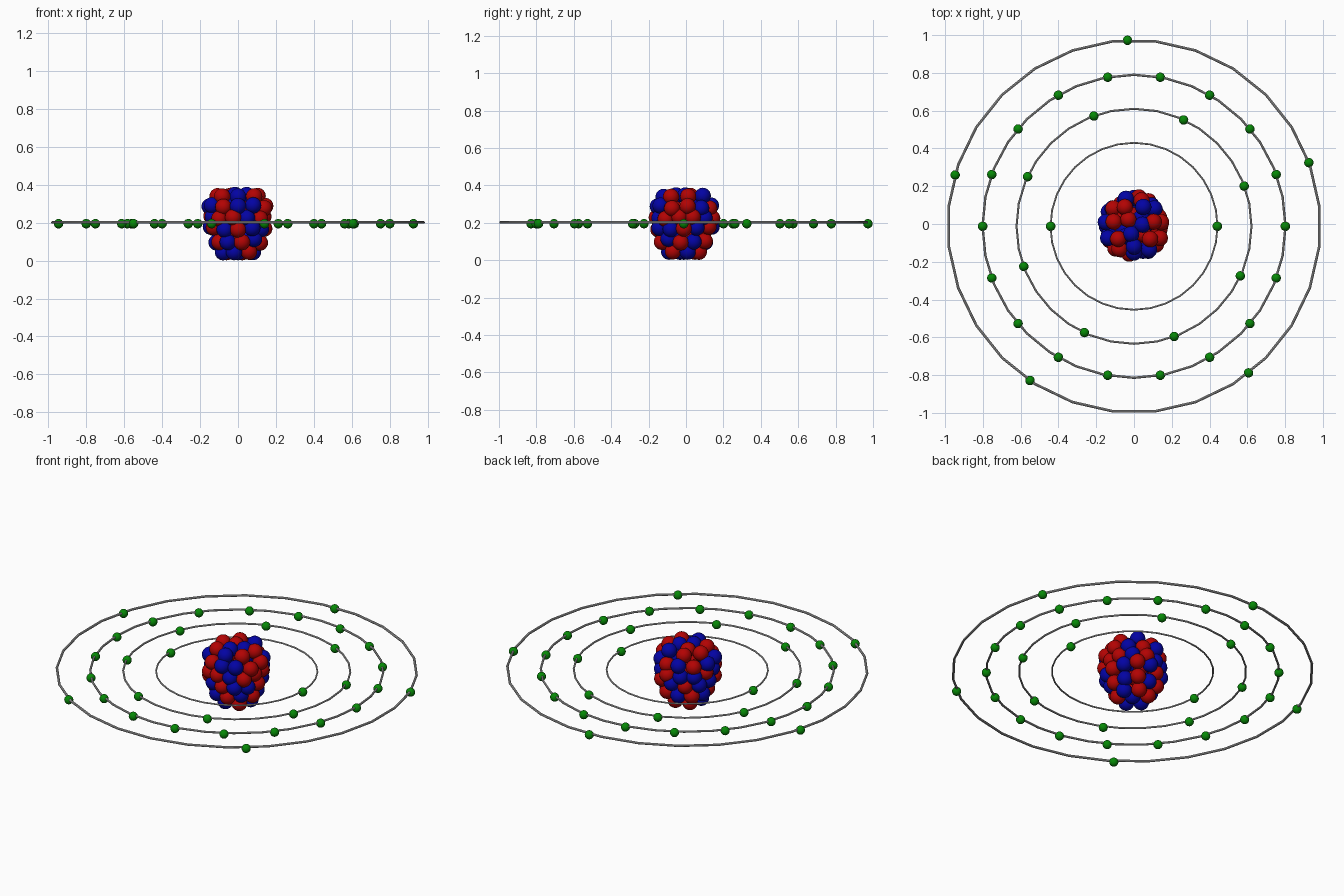
import bpy, bmesh, math, random
from mathutils import Vector

cube = bpy.data.objects.get("Cube")
if cube:
    bpy.data.objects.remove(cube, do_unlink=True)

rng = random.Random(4)
CENTRE = Vector((0, -0.012, 0))
BALL = 0.043


def material(name, colour):
    mat = bpy.data.materials.new(name)
    mat.use_nodes = True
    mat.diffuse_color = (*colour, 1)
    mat.node_tree.nodes["Principled BSDF"].inputs["Base Color"].default_value = (*colour, 1)
    return mat


red = material("red", (0.45, 0.001, 0.001))
blue = material("blue", (0.001, 0.001, 0.37))
green = material("green", (0.002, 0.25, 0.002))
grey = material("grey", (0.5, 0.5, 0.5))


def sphere_mesh(name, radius, mat):
    mesh = bpy.data.meshes.new(name)
    bm = bmesh.new()
    bmesh.ops.create_uvsphere(bm, u_segments=20, v_segments=12, radius=radius)
    for face in bm.faces:
        face.smooth = True
    bm.to_mesh(mesh)
    bm.free()
    mesh.materials.append(mat)
    return mesh


def place(name, mesh, radius, angle, z):
    obj = bpy.data.objects.new(name, mesh)
    obj.location = CENTRE + Vector((radius * math.cos(angle), radius * math.sin(angle), z))
    bpy.context.collection.objects.link(obj)


# Nucleus: stacked circles of balls, each colour string runs from the front towards +x
balls = {"R": ("proton", sphere_mesh("proton", BALL, red)),
         "B": ("neutron", sphere_mesh("neutron", BALL, blue))}


def ball_layer(z, radius, colours, start=-90, jitter=0.01):
    for i, key in enumerate(colours):
        name, mesh = balls[key]
        angle = math.radians(start) + math.tau * i / len(colours)
        r = radius + rng.uniform(-jitter, jitter)
        height = max(BALL, z + rng.uniform(-jitter, jitter))
        place(name, mesh, r, angle, height)


ball_layer(0.342, 0.11, "BRRBRRR", jitter=0.004)
ball_layer(0.345, 0.045, "BBR", start=-110, jitter=0.002)
ball_layer(0.285, 0.143, "BBRRBRBRBBR")
ball_layer(0.23, 0.145, "RBRRRBRBBRBR", start=-100)
ball_layer(0.17, 0.145, "RBBRBRBRBBRB")
ball_layer(0.105, 0.12, "RBRBRBRBRB", start=-80)
ball_layer(0.045, 0.083, "BRBRRB", start=-105, jitter=0.002)
ball_layer(0.045, 0, "B", jitter=0)

# Hidden core
for z in (0.12, 0.2, 0.28):
    ball_layer(z, 0.065, "RBRB", start=z * 500)

# Orbits: radius, ring sides, electron count, first electron angle
electron = sphere_mesh("electron", 0.025, green)
orbits = [(0.442, 32, 2, 0), (0.622, 32, 8, 20), (0.802, 32, 18, 0), (0.986, 28, 5, 20)]
for radius, sides, count, start in orbits:
    turn = math.pi / sides if sides == 28 else 0
    bpy.ops.mesh.primitive_torus_add(
        major_radius=radius, minor_radius=0.003 + 0.004 * radius,
        major_segments=sides, minor_segments=8,
        location=CENTRE + Vector((0, 0, 0.202)), rotation=(0, 0, turn))
    ring = bpy.context.object
    ring.name = "orbit_ring"
    ring.data.materials.append(grey)
    bpy.ops.object.shade_smooth_by_angle()
    for i in range(count):
        place("electron", electron, radius - 0.001, math.radians(start) + math.tau * i / count, 0.195)
